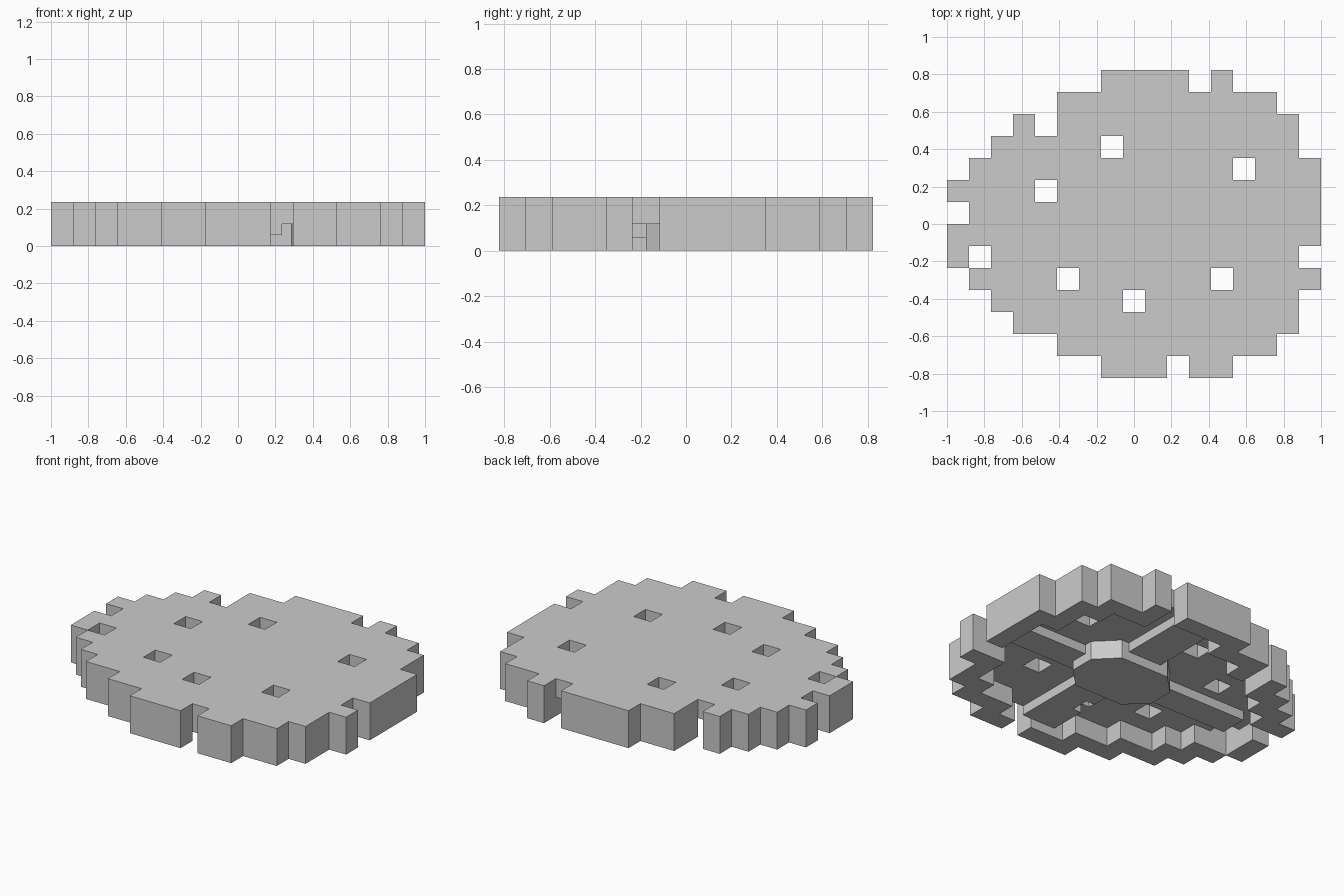
import bpy, bmesh, math

if "Cube" in bpy.data.objects:
    bpy.data.objects.remove(bpy.data.objects["Cube"])

C = 2 / 17            # cell size
ROWS, COLS = 14, 17

# Outline: first/last cell per row, from front to back
SPANS = [(7, 12), (5, 14), (3, 15), (2, 15), (1, 16), (0, 16), (0, 16),
         (0, 16), (0, 16), (1, 16), (2, 15), (3, 15), (5, 14), (7, 12)]
# Missing cells: edge notches and through holes (column, row)
NOTCHES = {(10, 0), (16, 5), (0, 7), (4, 11), (11, 13)}
HOLES = {(1, 5), (5, 4), (12, 4), (8, 3), (4, 8), (13, 9), (7, 10)}

full = {(c, r) for r, (a, b) in enumerate(SPANS) for c in range(a, b + 1)}


def on_edge(c, r):
    return any((c + i, r + j) not in full for i in (-1, 0, 1) for j in (-1, 0, 1))


top = full - NOTCHES - HOLES
rim = {p for p in top if on_edge(*p)}
cells = {(c, r, 1) for c, r in top} | {(c, r, 0) for c, r in rim}


def finish(name, bm):
    bmesh.ops.recalc_face_normals(bm, faces=bm.faces)
    me = bpy.data.meshes.new(name)
    bm.to_mesh(me)
    bm.free()
    ob = bpy.data.objects.new(name, me)
    bpy.context.collection.objects.link(ob)
    return ob


# Slab with hanging rim: only the exposed sides of the cells
bm = bmesh.new()
verts = {}


def vert(k):
    if k not in verts:
        verts[k] = bm.verts.new((k[0] * C - 1, (k[1] - ROWS / 2) * C, k[2] * C))
    return verts[k]


for cell in cells:
    for axis in range(3):
        for side in (0, 1):
            n = list(cell)
            n[axis] += 2 * side - 1
            if tuple(n) in cells:
                continue
            u, v = (axis + 1) % 3, (axis + 2) % 3
            quad = []
            for du, dv in ((0, 0), (1, 0), (1, 1), (0, 1)):
                k = list(cell)
                k[axis] += side
                k[u] += du
                k[v] += dv
                quad.append(vert(tuple(k)))
            bm.faces.new(quad if side else quad[::-1])
finish("slab_and_rim", bm)


def prism(name, pts, z0, z1):
    bm = bmesh.new()
    f = bm.faces.new([bm.verts.new((x, y, z0)) for x, y in pts])
    ext = bmesh.ops.extrude_face_region(bm, geom=[f])
    bmesh.ops.translate(bm, vec=(0, 0, z1 - z0),
                        verts=[g for g in ext["geom"] if isinstance(g, bmesh.types.BMVert)])
    return finish(name, bm)


# Eight-sided hub under the slab
x0, x1, y0, y1, k = -1.5 * C, 3.5 * C, -1.5 * C, 2 * C, 0.125
prism("hub", [(x0 + k, y0), (x1 - k, y0), (x1, y0 + k), (x1, y1 - k),
              (x1 - k, y1), (x0 + k, y1), (x0, y1 - k), (x0, y0 + k)], 0, C)

# Spokes running from the hub to the rim
h = C / 2
prism("spoke_right", [(0.3, -C), (7.5 * C, -C), (7.5 * C, h), (0.3, h)], h, C)
prism("spoke_left", [(-6.5 * C, -C), (-0.1, -C), (-0.1, h), (-6.5 * C, h)], h, C)
prism("spoke_back", [(0, 0.2), (2 * C, 0.2), (2 * C, 6 * C), (0, 6 * C)], h, C)
# The front spoke steps around a through hole
prism("spoke_front", [(0, -6 * C), (2 * C, -6 * C), (2 * C, -0.15), (0, -0.15),
                      (0, -3 * C), (h, -3 * C), (h, -4 * C), (0, -4 * C)], h, C)
